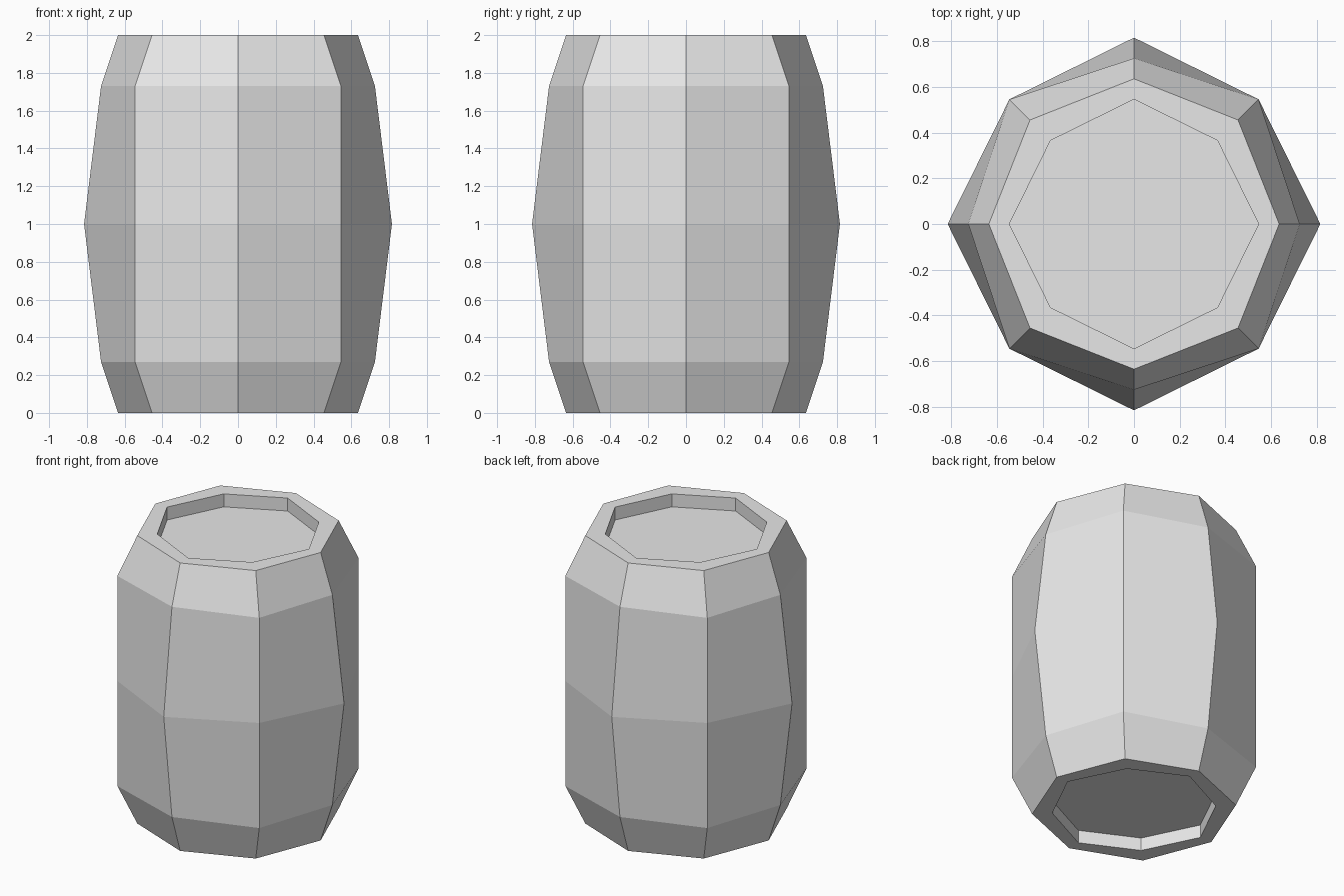
import bpy
import bmesh
from math import cos, sin, pi

cube = bpy.data.objects.get("Cube")
if cube:
    bpy.data.objects.remove(cube, do_unlink=True)

# Single grey material
GREY = (0.8, 0.8, 0.8, 1.0)
mat = bpy.data.materials.new("light grey")
mat.use_nodes = True
mat.diffuse_color = GREY
mat.node_tree.nodes["Principled BSDF"].inputs["Base Color"].default_value = GREY

# Upper half profile: height, reach along the axes, reach at the diagonals (x = y)
HEIGHT = 2.0
upper = [
    (1.91, 0.545, 0.365),  # recessed lid
    (2.00, 0.545, 0.365),  # inner rim
    (2.00, 0.635, 0.455),  # outer rim
    (1.73, 0.725, 0.545),  # shoulder
]
belly = [(1.00, 0.815, 0.545)]
lower = [(HEIGHT - z, a, d) for z, a, d in reversed(upper)]


def add_ring(bm, z, axis, diagonal):
    """Eight vertices, alternating axis and diagonal corners."""
    ring = []
    for i in range(8):
        angle = i * pi / 4
        r = axis if i % 2 == 0 else diagonal * 2 ** 0.5
        ring.append(bm.verts.new((r * cos(angle), r * sin(angle), z)))
    return ring


# Barrel: rings joined by staves, closed by sunken lids
bm = bmesh.new()
rings = [add_ring(bm, *level) for level in upper + belly + lower]
for top, bottom in zip(rings, rings[1:]):
    for i in range(8):
        j = (i + 1) % 8
        bm.faces.new((top[i], bottom[i], bottom[j], top[j]))
bm.faces.new(rings[0])
bm.faces.new(list(reversed(rings[-1])))
bmesh.ops.recalc_face_normals(bm, faces=bm.faces)

mesh = bpy.data.meshes.new("barrel")
bm.to_mesh(mesh)
bm.free()
mesh.materials.append(mat)
barrel = bpy.data.objects.new("barrel", mesh)
bpy.context.collection.objects.link(barrel)
